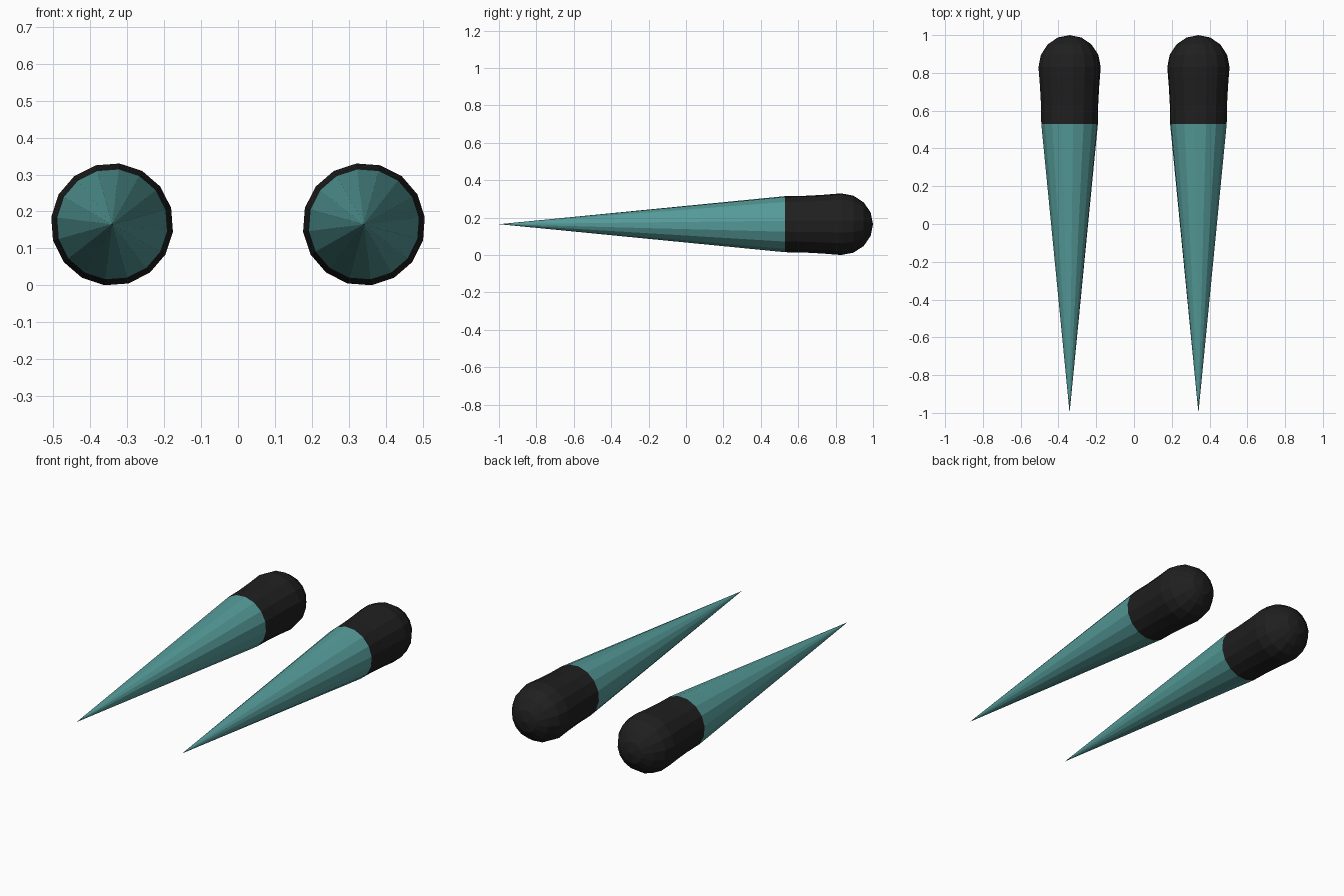
import bpy, bmesh, math

if "Cube" in bpy.data.objects:
    bpy.data.objects.remove(bpy.data.objects["Cube"])

SIDES = 16
OFFSET = math.radians(15.5)
CX, CZ = 0.341, 0.165


def material(name, color):
    m = bpy.data.materials.new(name)
    m.diffuse_color = color
    m.use_nodes = True
    m.node_tree.nodes["Principled BSDF"].inputs["Base Color"].default_value = m.diffuse_color
    return m


def lathe(name, profile, side, mat):
    """Flat-shaded lathe along y; profile is (y, radius), side mirrors in x."""
    bm = bmesh.new()
    rings = []
    for y, r in profile:
        if r == 0:
            rings.append([bm.verts.new((side * CX, y, CZ))] * SIDES)
            continue
        ring = []
        for i in range(SIDES):
            a = OFFSET + 2 * math.pi * i / SIDES
            ring.append(bm.verts.new((side * (CX - r * math.cos(a)), y, CZ + r * math.sin(a))))
        rings.append(ring)
    for a, b in zip(rings, rings[1:]):
        for i in range(SIDES):
            j = (i + 1) % SIDES
            corners = list(dict.fromkeys((a[i], a[j], b[j], b[i])))
            bm.faces.new(corners)
    bmesh.ops.recalc_face_normals(bm, faces=bm.faces)
    # Make sure normals point away from the axis
    f = bm.faces[0] if bm.faces.ensure_lookup_table() is None else None
    c = f.calc_center_median()
    if f.normal.x * (c.x - side * CX) + f.normal.z * (c.z - CZ) < 0:
        bmesh.ops.reverse_faces(bm, faces=bm.faces)
    me = bpy.data.meshes.new(name)
    bm.to_mesh(me)
    bm.free()
    me.materials.append(mat)
    ob = bpy.data.objects.new(name, me)
    bpy.context.collection.objects.link(ob)


teal = material("teal", (0.09, 0.33, 0.32, 1))
black = material("black", (0.014, 0.014, 0.014, 1))

# Pointed shaft and rounded grip profiles
shaft = [(-1.0, 0), (0.53, 0.151)]
grip = [(0.53, 0.151), (0.63, 0.1525), (0.73, 0.158), (0.83, 0.166)]
for k in range(1, 4):
    t = math.radians(22.5 * k)
    grip.append((0.83 + 0.17 * math.sin(t), 0.166 * math.cos(t)))
grip.append((1.0, 0))

for label, side in (("left", -1), ("right", 1)):
    lathe(label + "_shaft", shaft, side, teal)
    lathe(label + "_grip", grip, side, black)
